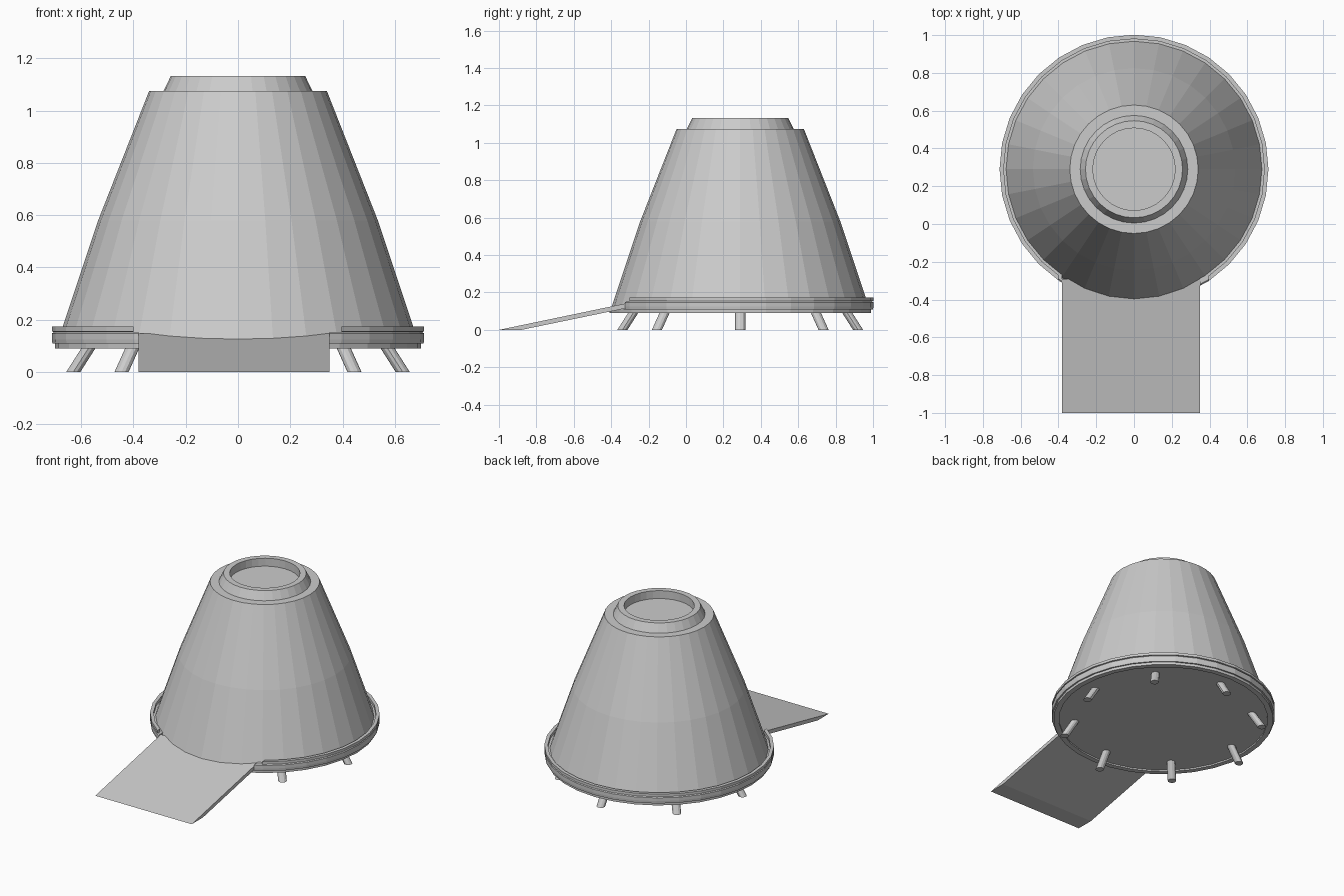
import bpy, bmesh, math
from mathutils import Vector

if "Cube" in bpy.data.objects:
    bpy.data.objects.remove(bpy.data.objects["Cube"])

CY = 0.29      # capsule axis y
N = 32         # sides

grey = bpy.data.materials.new("light grey")
grey.diffuse_color = (0.6, 0.6, 0.6, 1)
grey.use_nodes = True
grey.node_tree.nodes["Principled BSDF"].inputs["Base Color"].default_value = grey.diffuse_color


def finish(name, bm):
    bmesh.ops.recalc_face_normals(bm, faces=bm.faces[:])
    me = bpy.data.meshes.new(name)
    bm.to_mesh(me)
    bm.free()
    me.materials.append(grey)
    ob = bpy.data.objects.new(name, me)
    bpy.context.collection.objects.link(ob)
    return ob


def lathe(name, profile, closed=False):
    """Revolve (radius, z) points; open profiles get capped at both ends."""
    bm = bmesh.new()
    rings = []
    for r, z in profile:
        rings.append([bm.verts.new((r * math.cos(2 * math.pi * i / N),
                                    CY + r * math.sin(2 * math.pi * i / N), z))
                      for i in range(N)])
    pairs = list(zip(rings, rings[1:]))
    if closed:
        pairs.append((rings[-1], rings[0]))
    else:
        bm.faces.new(rings[0])
        bm.faces.new(rings[-1])
    for a, b in pairs:
        for i in range(N):
            j = (i + 1) % N
            bm.faces.new((a[i], a[j], b[j], b[i]))
    return finish(name, bm)


def prism_x(name, pts, x0, x1):
    """Extrude a (y, z) outline from x0 to x1."""
    bm = bmesh.new()
    a = [bm.verts.new((x0, y, z)) for y, z in pts]
    b = [bm.verts.new((x1, y, z)) for y, z in pts]
    bm.faces.new(a)
    bm.faces.new(b)
    for i in range(len(pts)):
        j = (i + 1) % len(pts)
        bm.faces.new((a[i], a[j], b[j], b[i]))
    return finish(name, bm)


def cut_gap(ob, x0, x1):
    """Open the front of a ring for the ramp."""
    cutter = prism_x(ob.name + "_cutter",
                     [(-0.8, -0.1), (0.0, -0.1), (0.0, 0.4), (-0.8, 0.4)], x0, x1)
    m = ob.modifiers.new("ramp gap", 'BOOLEAN')
    m.operation = 'DIFFERENCE'
    m.solver = 'EXACT'
    m.object = cutter
    cutter.hide_render = True
    cutter.hide_viewport = True


# capsule body with the recessed hatch collar on top
lathe("capsule_body", [(0.695, 0.10), (0.535, 0.58), (0.34, 1.075),
                       (0.285, 1.075), (0.257, 1.132), (0.218, 1.132), (0.218, 1.078)])

# lip under the base
lathe("base_lip", [(0.665, 0.09), (0.70, 0.09), (0.70, 0.112), (0.665, 0.112)], True)

# base ring and its raised rim, both open at the ramp
ring = lathe("base_ring", [(0.64, 0.108), (0.71, 0.108), (0.712, 0.125),
                           (0.712, 0.147), (0.705, 0.153), (0.64, 0.153)], True)
cut_gap(ring, -0.38, 0.35)
rim = lathe("ring_rim", [(0.69, 0.15), (0.712, 0.155), (0.712, 0.173), (0.69, 0.173)], True)
cut_gap(rim, -0.40, 0.395)

# boarding ramp
prism_x("ramp", [(-1.0, 0.0), (-0.88, 0.0), (-0.29, 0.122), (-0.29, 0.148)], -0.38, 0.35)

# eight splayed legs with level feet
for k in range(8):
    d = Vector((math.cos(k * math.pi / 4), math.sin(k * math.pi / 4), 0))
    bm = bmesh.new()
    bmesh.ops.create_cone(bm, cap_ends=True, segments=12, radius1=0.027,
                          radius2=0.027, depth=0.11)
    for v in bm.verts:
        t = v.co.z / 0.11 + 0.5
        v.co = Vector((v.co.x, v.co.y + CY, t * 0.11)) + d * (0.63 - 0.07 * t)
    finish("leg_%d" % (k + 1), bm)
